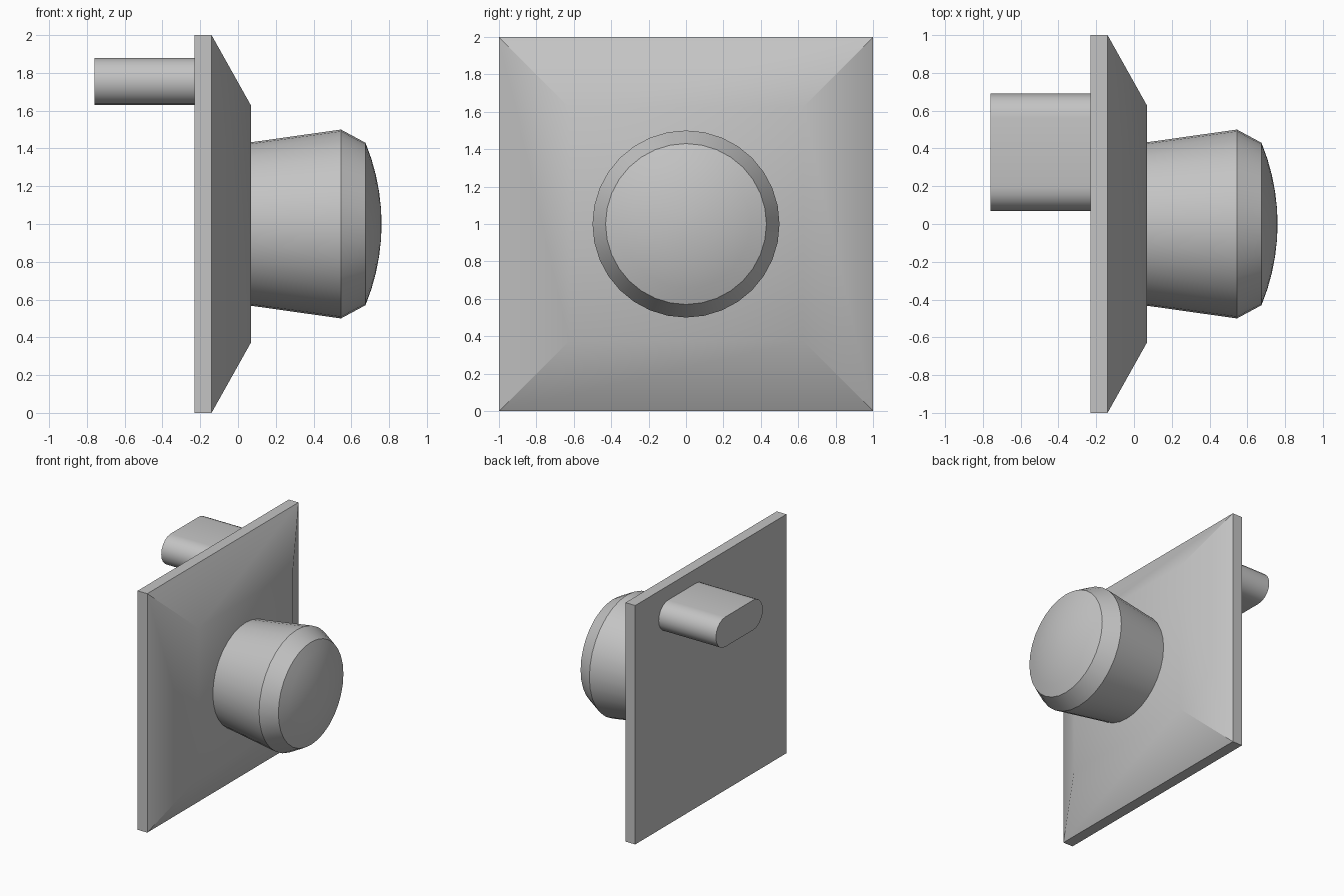
import bpy, bmesh
from math import pi, sin, cos, radians

cube = bpy.data.objects.get("Cube")
if cube:
    bpy.data.objects.remove(cube, do_unlink=True)

metal = bpy.data.materials.new("grey metal")
metal.use_nodes = True
GREY = (0.55, 0.55, 0.55, 1)
metal.diffuse_color = GREY
metal.node_tree.nodes["Principled BSDF"].inputs["Base Color"].default_value = GREY


def ring(x, outline, y=0, z=1):
    """Place a 2D outline in the plane at x."""
    return [(x, y + a, z + b) for a, b in outline]


def circle(r, sides=32):
    return [(r * cos(2 * pi * i / sides), r * sin(2 * pi * i / sides)) for i in range(sides)]


def square(h):
    return [(-h, -h), (h, -h), (h, h), (-h, h)]


def loft(name, sections, angle=30):
    """Skin matching cross-sections along x and cap both ends."""
    bm = bmesh.new()
    loops = [[bm.verts.new(p) for p in s] for s in sections]
    n = len(loops[0])
    for a, b in zip(loops, loops[1:]):
        for i in range(n):
            j = (i + 1) % n
            bm.faces.new((a[i], a[j], b[j], b[i]))
    bm.faces.new(loops[0][::-1])
    bm.faces.new(loops[-1])
    bmesh.ops.recalc_face_normals(bm, faces=bm.faces)
    mesh = bpy.data.meshes.new(name)
    bm.to_mesh(mesh)
    bm.free()
    mesh.materials.append(metal)
    obj = bpy.data.objects.new(name, mesh)
    bpy.context.collection.objects.link(obj)
    bpy.ops.object.select_all(action='DESELECT')
    obj.select_set(True)
    bpy.context.view_layer.objects.active = obj
    bpy.ops.object.shade_smooth_by_angle(angle=radians(angle))
    return obj


# Square backplate with a sloped front
loft("backplate", [ring(-0.23, square(1)), ring(-0.14, square(1)), ring(0.07, square(0.625))])

# Tapered knob: flared body, chamfer and a shallow spherical dome
profile = [(0.05, 0.43), (0.545, 0.5), (0.675, 0.43)]
rise, rim = 0.085, 0.43
radius = (rim ** 2 + rise ** 2) / (2 * rise)
for k in (0.8, 0.6, 0.4, 0.2, 0.05):
    r = rim * k
    profile.append((0.76 - radius + (radius ** 2 - r ** 2) ** 0.5, r))
loft("knob", [ring(x, circle(r)) for x, r in profile])

# Latch bar with rounded sides
R, half = 0.125, 0.185
steps = 10
latch = [(s * (half + R * sin(pi * i / steps)), -s * R * cos(pi * i / steps))
         for s in (1, -1) for i in range(steps + 1)]
loft("latch_bar", [ring(x, latch, 0.38, 1.755) for x in (-0.76, -0.22)])
